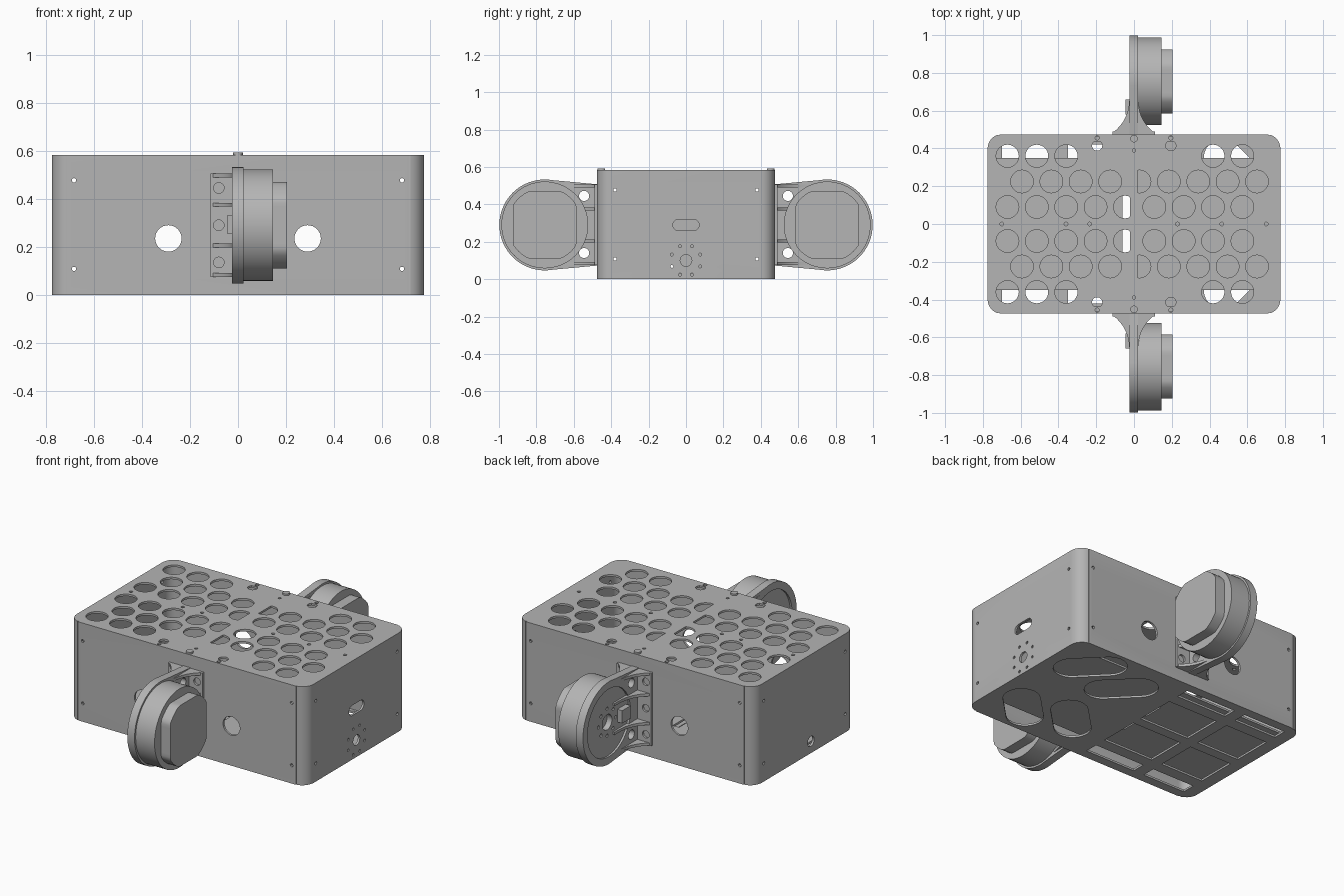
import bpy, bmesh
from math import sin, cos, pi, radians

if "Cube" in bpy.data.objects:
    bpy.data.objects.remove(bpy.data.objects["Cube"])

grey = bpy.data.materials.new("metal grey")
grey.use_nodes = True
grey.diffuse_color = (0.46, 0.46, 0.46, 1)
grey.node_tree.nodes["Principled BSDF"].inputs["Base Color"].default_value = (0.46, 0.46, 0.46, 1)


# 2D outlines
def circle(cx, cy, r, n=32):
    return [(cx + r * cos(2 * pi * i / n), cy + r * sin(2 * pi * i / n)) for i in range(n)]


def rect(x0, x1, y0, y1):
    return [(x0, y0), (x1, y0), (x1, y1), (x0, y1)]


def round_rect(hx, hy, r, n=8):
    pts = []
    for k, (sx, sy) in enumerate(((1, 1), (-1, 1), (-1, -1), (1, -1))):
        for i in range(n + 1):
            a = (k + i / n) * pi / 2
            pts.append((sx * (hx - r) + r * cos(a), sy * (hy - r) + r * sin(a)))
    return pts


def capsule(cx, cy, half, r, angle, n=12):
    pts = []
    for end in (0, pi):
        for i in range(n + 1):
            a = angle + end - pi / 2 + pi * i / n
            pts.append((cx + half * cos(angle + end) + r * cos(a),
                        cy + half * sin(angle + end) + r * sin(a)))
    return pts


def prisms(name, items):
    """Each item is (outline, axis, low, high), all in one mesh."""
    bm = bmesh.new()
    for pts, axis, low, high in items:
        def place(p, d):
            return {"x": (d, p[0], p[1]), "y": (p[0], d, p[1]), "z": (p[0], p[1], d)}[axis]
        a = [bm.verts.new(place(p, low)) for p in pts]
        b = [bm.verts.new(place(p, high)) for p in pts]
        bm.faces.new(a)
        bm.faces.new(b[::-1])
        for i in range(len(pts)):
            j = (i + 1) % len(pts)
            bm.faces.new((a[j], a[i], b[i], b[j]))
    bmesh.ops.recalc_face_normals(bm, faces=bm.faces)
    mesh = bpy.data.meshes.new(name)
    bm.to_mesh(mesh)
    bm.free()
    mesh.materials.append(grey)
    obj = bpy.data.objects.new(name, mesh)
    bpy.context.collection.objects.link(obj)
    return obj


def select(obj):
    bpy.ops.object.select_all(action="DESELECT")
    obj.select_set(True)
    bpy.context.view_layer.objects.active = obj


def cut(obj, items):
    cutter = prisms("cutter", items)
    cutter.hide_render = True
    mod = obj.modifiers.new("cut", "BOOLEAN")
    mod.operation = "DIFFERENCE"
    mod.solver = "EXACT"
    mod.object = cutter
    select(obj)
    bpy.ops.object.modifier_apply(modifier=mod.name)
    bpy.data.objects.remove(cutter)


def smooth(obj):
    select(obj)
    bpy.ops.object.shade_smooth_by_angle(angle=radians(30))


# Hollow case with rounded corners
H = 0.583
case = prisms("case", [(round_rect(0.775, 0.475, 0.075), "z", 0, H)])
cut(case, [(round_rect(0.762, 0.462, 0.062), "z", 0.012, H - 0.012)])

holes = []
top = ("z", H - 0.05, H + 0.05)
floor = ("z", -0.05, 0.02)
step = 0.1555
for s in (1, -1):
    # Staggered rows of round openings in the lid
    for i in (0, 1, 2, 7, 8):
        holes.append((circle(-0.67 + step * i, s * 0.36, 0.06), *top))
    for i in range(9):
        row = circle(-0.593 + step * i, s * 0.225, 0.06)
        if i == 4:
            row = [(max(x, 0.018), y) for x, y in row]
        holes.append((row, *top))
        row = circle(-0.67 + step * i, s * 0.09, 0.06)
        if i == 4:
            row = [(min(x, -0.022), y) for x, y in row]
        holes.append((row, *top))
    # Lid edge notches and small screw holes
    for x in (-0.195, 0.195):
        notch = [(px, s * min(py, 0.435)) for px, py in circle(x, 0.415, 0.027)]
        holes.append((notch, *top))
        holes.append((circle(x, s * 0.456, 0.011, 12), *top))
    holes.append((circle(0, s * 0.39, 0.009, 12), *top))
    # Floor openings: slanted slots at one end, rectangles at the other
    for x, y in ((0.54, 0.28), (0.265, 0.21)):
        holes.append((capsule(x, s * y, 0.1, 0.1, s * 3 * pi / 4), *floor))
    for x0, x1 in ((-0.70, -0.42), (-0.35, -0.02)):
        for y0, y1 in ((0.34, 0.42), (0.03, 0.27)):
            holes.append((rect(x0, x1, *sorted((s * y0, s * y1))), *floor))
    # Long walls: wiring holes, screws and panel seams
    wall = ("y", *sorted((s * 0.44, s * 0.52)))
    for m in (1, -1):
        holes.append((circle(m * 0.29, 0.235, 0.055), *wall))
        for z in (0.108, 0.477):
            holes.append((circle(m * 0.683, z, 0.009, 12), *wall))
            holes.append((circle(m * 0.38, z, 0.009, 12), "x", *sorted((s * 0.74, s * 0.8))))
        seam = rect(m * 0.715 - 0.003, m * 0.715 + 0.003, *sorted((s * 0.469, s * 0.5)))
        holes.append((seam, "z", -0.1, 0.7))
for x in (-0.7, -0.36, -0.235, 0.23, 0.465, 0.7):
    holes.append((circle(x, 0, 0.01, 12), *top))
# End walls: connector slot, shaft hole with bolt circle, cable hole
end = ("x", 0.74, 0.8)
holes.append((capsule(0, 0.29, 0.04, 0.03, 0), *end))
holes.append((circle(0, 0.1, 0.031, 24), *end))
for i in range(8):
    a = (i + 0.5) * pi / 4
    holes.append((circle(0.082 * cos(a), 0.1 + 0.082 * sin(a), 0.008, 10), *end))
holes.append((circle(-0.06, 0.07, 0.03, 24), "x", -0.8, -0.74))
cut(case, holes)
smooth(case)

# Inner tray above the floor
tray = prisms("inner_tray", [(rect(-0.74, 0.74, -0.35, 0.35), "z", 0.03, 0.042)])
cut(tray, [(rect(-0.06, -0.02, *sorted((s * 0.03, s * 0.15))), "z", 0, 0.1) for s in (1, -1)])

# Motor bracket and motor on each long side
CY, CZ = 0.755, 0.29
for side, s in (("front", -1), ("back", 1)):
    def yz(pts):
        return [(s * y, z) for y, z in pts]

    arc = [radians(-100 + 200 * i / 40) for i in range(41)]
    outline = [(CY + 0.243 * cos(a), CZ + 0.243 * sin(a)) for a in arc]
    outline += [(0.47, 0.507), (0.47, 0.073)]
    plate = prisms(side + "_bracket_plate", [(yz(outline), "x", -0.025, 0.022)])
    cut(plate, [(yz(circle(CY, CZ, 0.2, 48)), "x", -0.05, -0.013)])
    bores = [(yz(circle(CY, CZ, 0.045)), "x", -0.1, 0.1)]
    for i in range(8):
        a = i * pi / 4
        bores.append((yz(circle(CY + 0.08 * cos(a), CZ + 0.08 * sin(a), 0.01, 10)), "x", -0.1, 0.1))
    for z in (0.14, 0.445):
        bores.append((yz(circle(0.545, z, 0.027)), "x", -0.1, 0.1))
    cut(plate, bores)
    smooth(plate)

    # Wall flange with bolt holes
    flange = prisms(side + "_bracket_flange",
                    [(rect(-0.115, 0.11, 0.075, 0.505), "y", *sorted((s * 0.47, s * 0.49)))])
    cut(flange, [(circle(x, z, 0.022, 20), "y", *sorted((s * 0.478, s * 0.6)))
                 for x in (-0.08, 0.075) for z in (0.135, 0.29, 0.445)])

    # Flared ribs between plate and flange
    ts = [i / 10 for i in range(11)]
    rib = [(0.021 + 0.089 * t ** 3, s * (0.7 - 0.22 * t)) for t in ts]
    rib += [(-0.024 - 0.091 * t ** 3, s * (0.7 - 0.22 * t)) for t in reversed(ts)]
    smooth(prisms(side + "_bracket_ribs",
                  [(rib, "z", z - 0.008, z + 0.008) for z in (0.083, 0.205, 0.375, 0.497)]))

    # Cable plug on the plate
    prisms(side + "_cable_plug",
           [(rect(*sorted((s * 0.58, s * 0.66)), 0.255, 0.33), "x", -0.045, -0.01)])

    # Motor drum and flat-sided cap
    smooth(prisms(side + "_motor_drum", [(yz(circle(CY, CZ, 0.232, 64)), "x", 0.02, 0.145)]))
    cap = [(CY + max(-0.17, min(0.17, y)), CZ + max(-0.18, min(0.18, z)))
           for y, z in circle(0, 0, 0.2, 64)]
    smooth(prisms(side + "_motor_cap", [(yz(cap), "x", 0.14, 0.205)]))

    # Lid screw
    smooth(prisms(side + "_lid_screw", [(circle(0, s * 0.452, 0.02, 20), "z", H - 0.02, H + 0.01)]))
